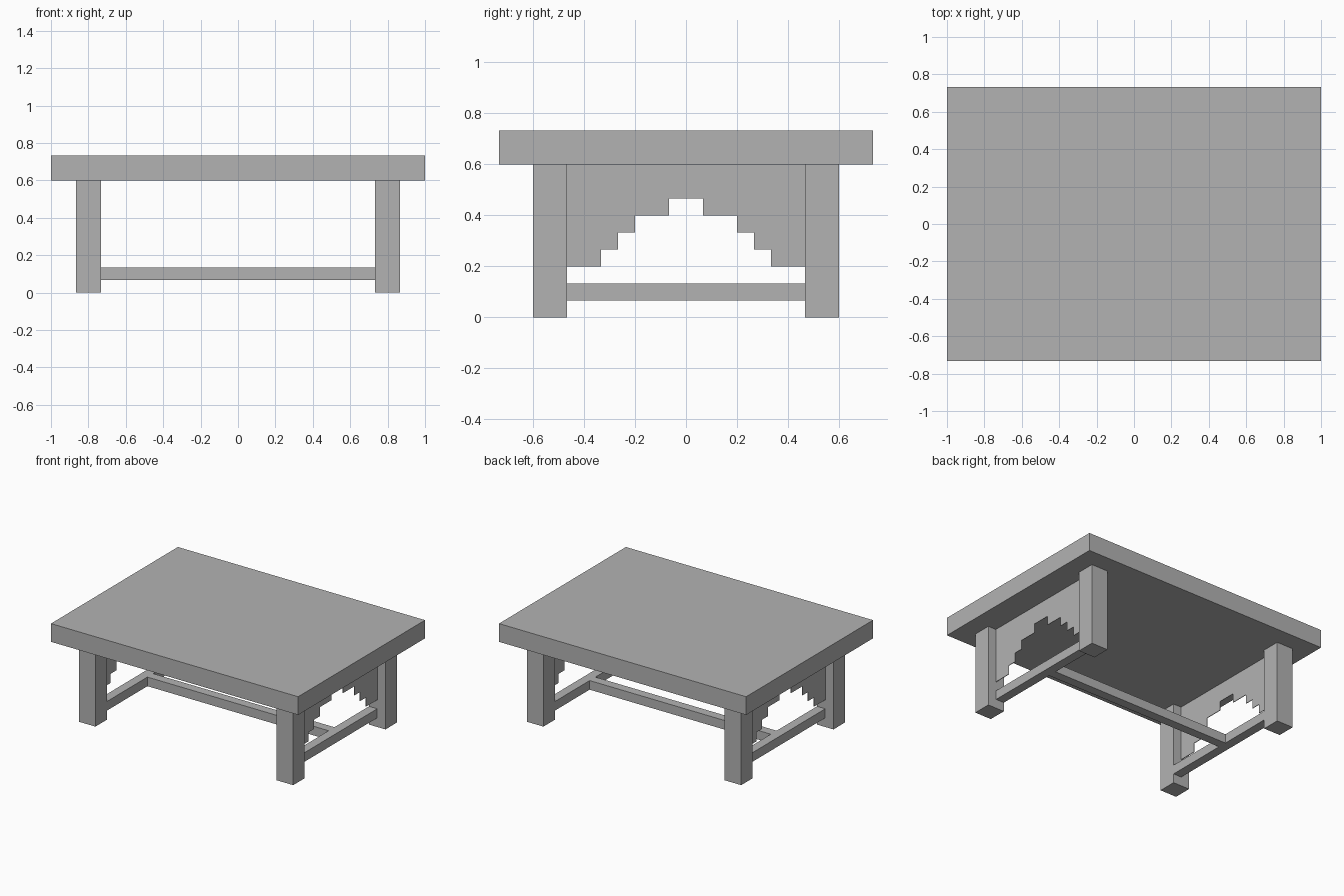
import bpy
import bmesh

cube = bpy.data.objects.get("Cube")
if cube:
    bpy.data.objects.remove(cube, do_unlink=True)

U = 1 / 15  # grid module of the table

grey = bpy.data.materials.new("plain_grey")
grey.use_nodes = True
colour = (0.45, 0.45, 0.45, 1)
grey.diffuse_color = colour
grey.node_tree.nodes["Principled BSDF"].inputs["Base Color"].default_value = colour


def add_object(name, bm):
    bmesh.ops.recalc_face_normals(bm, faces=bm.faces)
    mesh = bpy.data.meshes.new(name)
    bm.to_mesh(mesh)
    bm.free()
    mesh.materials.append(grey)
    obj = bpy.data.objects.new(name, mesh)
    bpy.context.collection.objects.link(obj)
    return obj


def box(name, x, y, z):
    """Box from (low, high) pairs given in modules."""
    bm = bmesh.new()
    bmesh.ops.create_cube(bm, size=1)
    for v in bm.verts:
        v.co = [U * (lo + (hi - lo) * (c + 0.5))
                for c, (lo, hi) in zip(v.co, (x, y, z))]
    return add_object(name, bm)


def mirrored(side, lo, hi):
    return sorted((side * lo, side * hi))


def stepped_panel(name, x):
    """Thin end panel with a stepped arch cut from its lower edge."""
    half = [(7, 9), (7, 3), (5, 3), (5, 4), (4, 4), (4, 5), (3, 5),
            (3, 6), (1, 6), (1, 7)]
    outline = half + [(-y, z) for y, z in reversed(half)]
    thick = 0.004
    bm = bmesh.new()
    face = bm.faces.new([bm.verts.new((x * U - thick / 2, y * U, z * U))
                         for y, z in outline])
    new = bmesh.ops.extrude_face_region(bm, geom=[face])["geom"]
    bmesh.ops.translate(bm, vec=(thick, 0, 0),
                        verts=[g for g in new if isinstance(g, bmesh.types.BMVert)])
    return add_object(name, bm)


# Table top
box("table_top", (-15, 15), (-11, 11), (9, 11))

# Legs, end rails and stepped panels
for side, label in ((1, "left"), (-1, "right")):
    for depth, place in ((-1, "front"), (1, "back")):
        box(f"{place}_{label}_leg", mirrored(side, 11, 13),
            mirrored(depth, 7, 9), (0, 9))
    box(f"{label}_end_rail", mirrored(side, 11, 12), (-7, 7), (1, 2))
    stepped_panel(f"{label}_stepped_panel", side * 12)

# Long stretcher joining the end rails
box("long_stretcher", (-11, 11), (0, 1), (1, 2))
